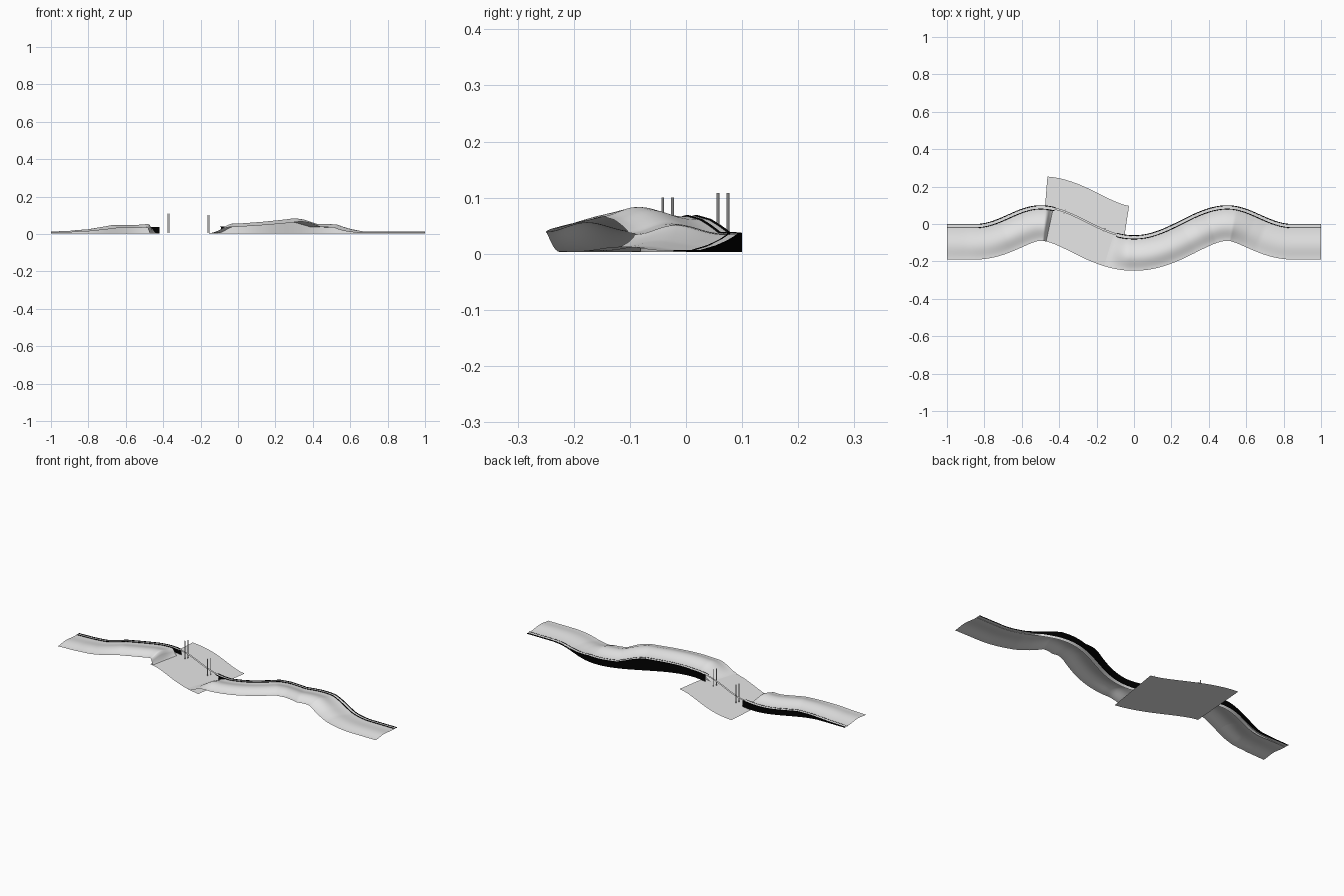
import bpy, bmesh, math
from mathutils import Vector

cube = bpy.data.objects.get("Cube")
if cube:
    bpy.data.objects.remove(cube, do_unlink=True)


def material(name, value):
    m = bpy.data.materials.new(name)
    m.use_nodes = True
    colour = (value, value, value, 1)
    m.diffuse_color = colour
    m.node_tree.nodes["Principled BSDF"].inputs["Base Color"].default_value = colour
    return m


GREY = material("light grey", 0.8)
BLACK = material("black", 0.0)

# Height of the road along its length
HEIGHTS = [(-1, .005), (-.9, .008), (-.82, .014), (-.72, .031), (-.6, .031),
           (-.46, .036), (0, .038), (.1, .048), (.2, .06), (.25, .067),
           (.3, .06), (.38, .037), (.55, .034), (.66, .013), (.72, .005), (1, .005)]


def road_z(x):
    for (a, za), (b, zb) in zip(HEIGHTS, HEIGHTS[1:]):
        if x <= b:
            t = max(0, (x - a) / (b - a))
            return za + (zb - za) * t
    return HEIGHTS[-1][1]


def edge_y(x):
    """Winding line of the back edge."""
    d = abs(x)
    if d < .5:
        return .02 + .08 * math.cos(math.tau * (d - .5))
    return .05 + .05 * math.cos(math.pi * min(1, (d - .5) / .35))


def place(x, offset, z):
    """Point at a sideways offset from the back edge."""
    slope = (edge_y(x + .001) - edge_y(x - .001)) / .002
    n = Vector((-slope, 1)).normalized()
    return Vector((x + n.x * offset, edge_y(x) + n.y * offset, z))


def ramp(a, b, x):
    t = max(0, min(1, (x - a) / (b - a)))
    return t * t * (3 - 2 * t)


def terrain_z(x, offset):
    bank = ramp(-.43, -.465, x) if x < -.3 else ramp(-.105, -.02, x)
    across = (-offset - .022) / .168
    swell = math.sin(math.pi * min(1, across ** 1.2)) ** 2
    size = .006 + .011 * min(1, road_z(x) / .035)
    return .003 + bank * (road_z(x) - .003 + size * swell)


def ribbon(name, x0, x1, rails, mat):
    """Sheet along the winding line; each rail gives (offset, height) at x."""
    count = max(8, int((x1 - x0) / .01))
    bm = bmesh.new()
    rows = []
    for i in range(count + 1):
        x = x0 + (x1 - x0) * i / count
        rows.append([bm.verts.new(place(x, *rail(x))) for rail in rails])
    for r, s in zip(rows, rows[1:]):
        for j in range(len(rails) - 1):
            bm.faces.new((r[j], r[j + 1], s[j + 1], s[j]))
    for f in bm.faces:
        f.smooth = True
    mesh = bpy.data.meshes.new(name)
    bm.to_mesh(mesh)
    bm.free()
    mesh.materials.append(mat)
    obj = bpy.data.objects.new(name, mesh)
    bpy.context.collection.objects.link(obj)
    return obj


def rail(offset, height):
    return lambda x: (offset, height(x, offset))


def road(x, offset):
    return road_z(x)


def kerb(x, offset):
    return road_z(x) + .002


def ground(x, offset):
    return .003


def water(x, offset):
    return 0


# Hillside, road and retaining walls on each side of the crossing
for side, land, lane in (("right", (-1, -.43), (-1, -.42)),
                         ("left", (-.105, 1), (-.09, 1))):
    offsets = [-.022 - .168 * i / 16 for i in range(17)]
    ribbon(side + "_hillside", *land, [rail(o, terrain_z) for o in offsets], GREY)
    ribbon(side + "_hillside_lining", *land,
           [rail(-.022, terrain_z), rail(-.022, ground)], GREY)
    ribbon(side + "_road", *lane, [rail(0, road), rail(-.022, road)], GREY)
    ribbon(side + "_retaining_wall", *lane, [rail(0, ground), rail(0, kerb)], BLACK)
    for label, o in (("outer", -.002), ("inner", -.020)):
        ribbon(side + "_" + label + "_kerb", *lane,
               [rail(o + .002, kerb), rail(o - .002, kerb), rail(o - .002, road)], BLACK)

# Flat river sheet and the bridge deck over it
ribbon("river", -.475, -.05, [rail(.155, water), rail(-.19, water)], GREY)
ribbon("bridge_deck", -.42, -.09, [rail(-.003, road), rail(-.014, road)], GREY)

# Pairs of bridge posts
for pair, x, top in (("right", -.368, .108), ("left", -.155, .1)):
    for label, o in (("back", .001), ("front", -.018)):
        p = place(x, o, (top + .005) / 2)
        bpy.ops.mesh.primitive_cylinder_add(vertices=8, radius=.0024,
                                            depth=top - .005, location=p)
        post = bpy.context.object
        post.name = pair + "_" + label + "_bridge_post"
        post.data.materials.append(GREY)
        bpy.ops.object.shade_smooth_by_angle()
